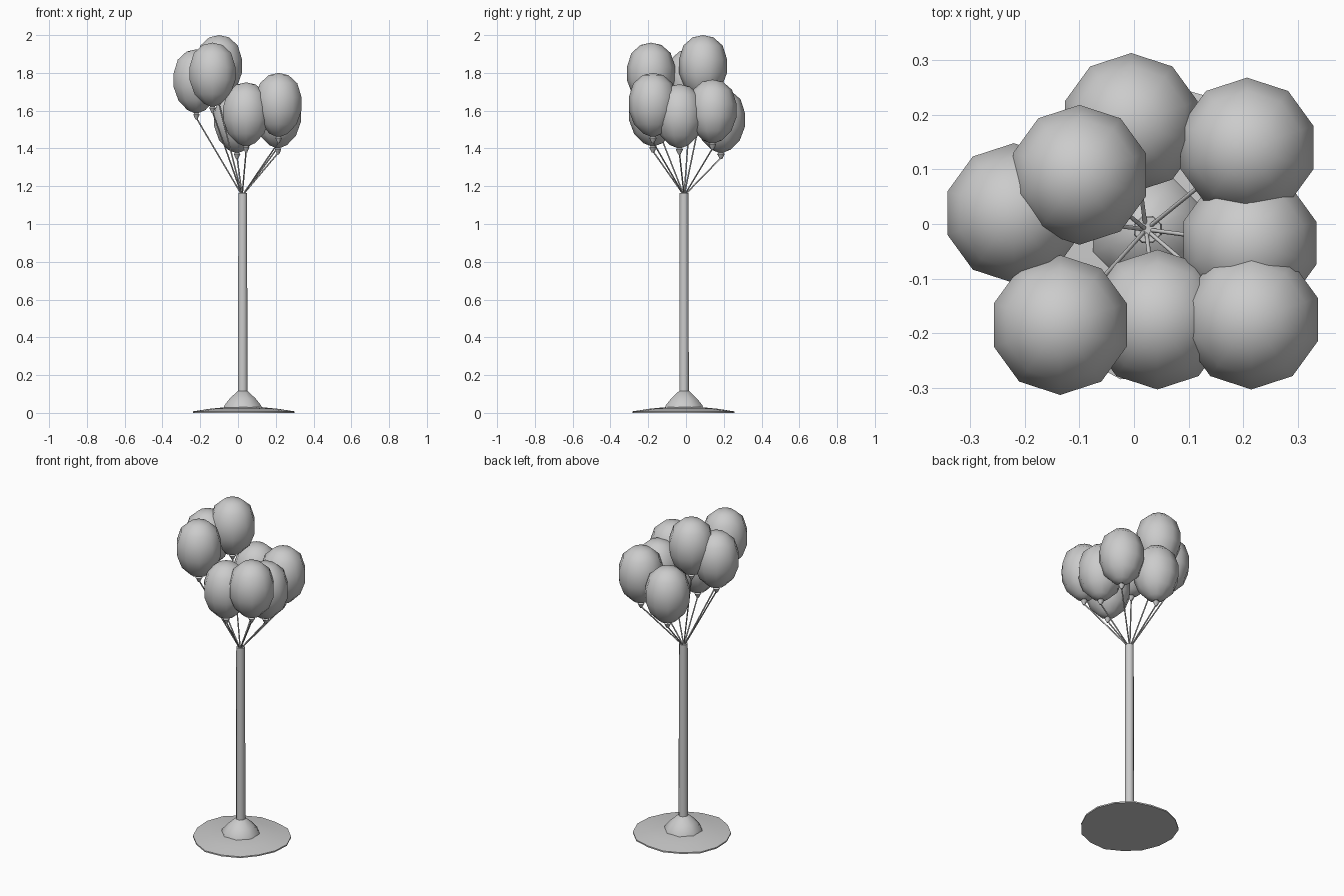
import bpy, bmesh, math
from mathutils import Vector

cube = bpy.data.objects.get("Cube")
if cube:
    bpy.data.objects.remove(cube)

grey = bpy.data.materials.new("plain grey")
grey.use_nodes = True
grey.diffuse_color = (0.6, 0.6, 0.6, 1)
grey.node_tree.nodes["Principled BSDF"].inputs["Base Color"].default_value = (0.6, 0.6, 0.6, 1)


def finish(bm, name, angle):
    """Turn a bmesh into a smooth shaded object."""
    bmesh.ops.recalc_face_normals(bm, faces=bm.faces)
    mesh = bpy.data.meshes.new(name)
    bm.to_mesh(mesh)
    bm.free()
    mesh.materials.append(grey)
    obj = bpy.data.objects.new(name, mesh)
    bpy.context.collection.objects.link(obj)
    bpy.ops.object.select_all(action="DESELECT")
    obj.select_set(True)
    bpy.context.view_layer.objects.active = obj
    bpy.ops.object.shade_smooth_by_angle(angle=math.radians(angle))
    return obj


def lathe(name, profile, centre, sides, angle=60, wobble=None):
    """Revolve (radius, z) points about a vertical axis and cap the ends."""
    bm = bmesh.new()
    rings = []
    for r, z in profile:
        ring = []
        for i in range(sides):
            a = math.tau * (i + 0.5) / sides
            k = wobble(a) if wobble else 1
            ring.append(bm.verts.new(Vector(centre) + Vector((r * k * math.cos(a), r * k * math.sin(a), z))))
        rings.append(ring)
    for low, high in zip(rings, rings[1:]):
        for i in range(sides):
            j = (i + 1) % sides
            bm.faces.new((low[i], low[j], high[j], high[i]))
    bm.faces.new(rings[0])
    bm.faces.new(rings[-1])
    bmesh.ops.remove_doubles(bm, verts=bm.verts, dist=0.0003)
    return finish(bm, name, angle)


def rod(name, start, end, radius):
    """Thin straight rod between two points."""
    bm = bmesh.new()
    axis = end - start
    bmesh.ops.create_cone(bm, cap_ends=True, segments=5, radius1=radius, radius2=radius, depth=axis.length)
    bm.transform(axis.to_track_quat("Z", "Y").to_matrix().to_4x4())
    bmesh.ops.translate(bm, verts=bm.verts, vec=(start + end) / 2)
    return finish(bm, name, 80)


# Ground disc with an uneven rim, the mound on it and the post
axis = (0.025, -0.01, 0)
lathe("ground_disc", [(0.272, 0), (0.272, 0.008), (0.18, 0.022), (0.1, 0.03)], (0.03, -0.01, 0), 16,
      wobble=lambda a: 1 + 0.02 * math.sin(3 * a) + 0.012 * math.cos(7 * a))
lathe("base_mound", [(0.11, 0.02), (0.105, 0.04), (0.075, 0.075), (0.03, 0.115)], axis, 8)
lathe("post", [(0.027, 0.1), (0.025, 1.165)], axis, 8)

# Balloon bodies: centre x, centre y, top z
balloons = [
    (-0.10, 0.09, 2.0), (-0.135, -0.185, 1.96), (-0.22, 0.02, 1.925), (-0.005, 0.185, 1.715),
    (0.207, 0.14, 1.765), (0.215, -0.175, 1.8), (0.043, -0.175, 1.75), (0.212, -0.035, 1.74),
]
body = [(0.0001, 0), (0.055, -0.012), (0.104, -0.055), (0.128, -0.13), (0.127, -0.2),
        (0.1, -0.272), (0.05, -0.322), (0.013, -0.337)]
knot = [(0.01, -0.335), (0.02, -0.345), (0.006, -0.372)]
tie = Vector((0.022, -0.01, 1.15))
for n, (x, y, top) in enumerate(balloons, 1):
    lathe(f"balloon_{n}", body, (x, y, top), 10)
    lathe(f"balloon_knot_{n}", knot, (x, y, top), 6)
    rod(f"string_{n}", tie, Vector((x, y, top - 0.365)), 0.004)
